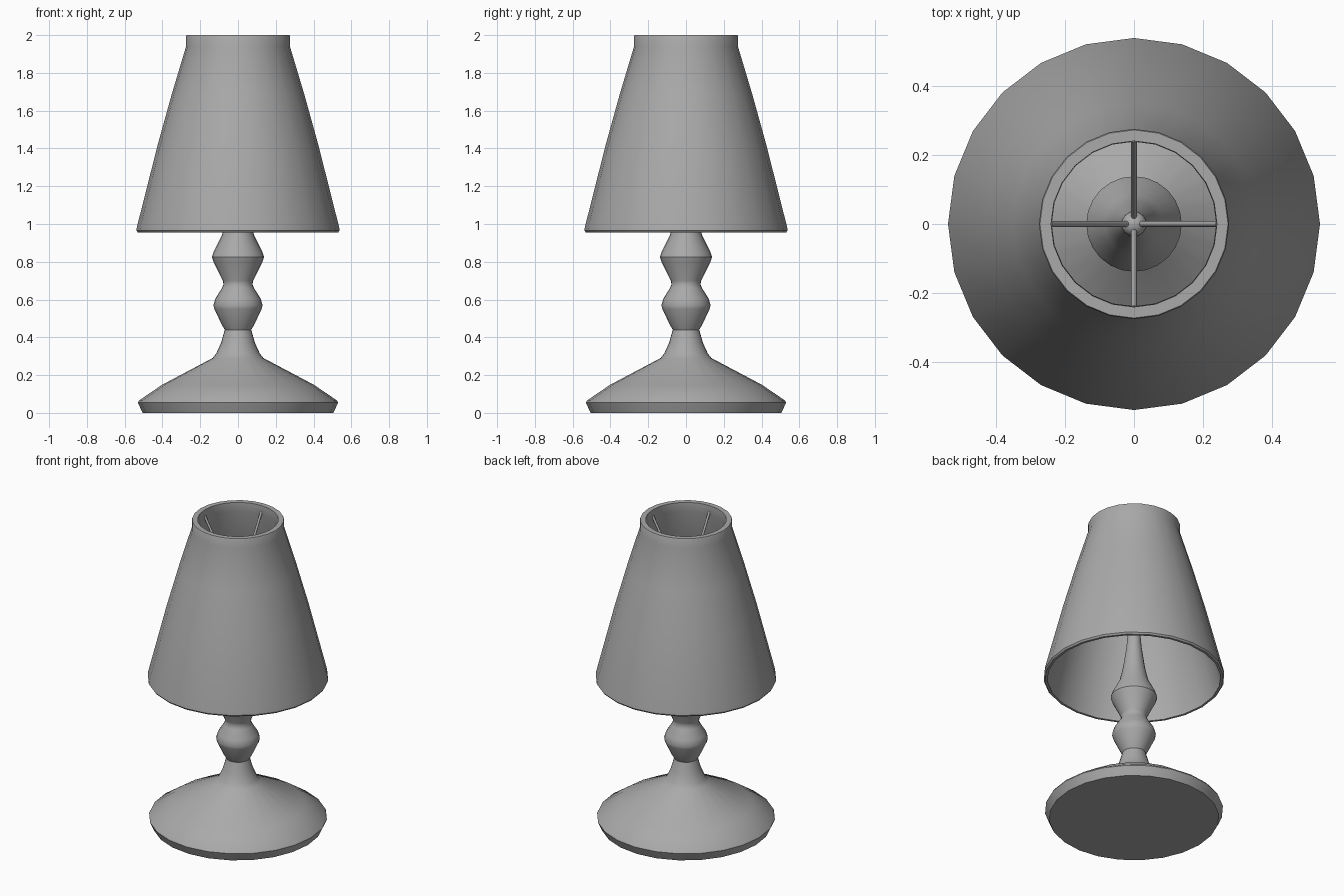
import bpy, math
from mathutils import Vector

cube = bpy.data.objects.get("Cube")
if cube:
    bpy.data.objects.remove(cube, do_unlink=True)

SIDES = 24
grey = bpy.data.materials.new("plain grey")
grey.use_nodes = True
colour = (0.4, 0.4, 0.4, 1)
grey.diffuse_color = colour
grey.node_tree.nodes["Principled BSDF"].inputs["Base Color"].default_value = colour


def finish(obj, name, angle=35):
    obj.name = name
    obj.data.materials.append(grey)
    bpy.ops.object.select_all(action='DESELECT')
    obj.select_set(True)
    bpy.context.view_layer.objects.active = obj
    bpy.ops.object.shade_smooth_by_angle(angle=math.radians(angle))


def lathe(name, profile, closed=False):
    """Spin (radius, height) points, listed bottom to top on the outside."""
    n = len(profile)
    verts = []
    for r, z in profile:
        for s in range(SIDES):
            a = math.tau * s / SIDES
            verts.append((r * math.cos(a), r * math.sin(a), z))
    faces = []
    for i in range(n if closed else n - 1):
        lo, hi = i * SIDES, (i + 1) % n * SIDES
        for s in range(SIDES):
            t = (s + 1) % SIDES
            faces.append((lo + s, lo + t, hi + t, hi + s))
    if not closed:
        faces.append(tuple(reversed(range(SIDES))))
        faces.append(tuple(range((n - 1) * SIDES, n * SIDES)))
    mesh = bpy.data.meshes.new(name)
    mesh.from_pydata(verts, [], faces)
    obj = bpy.data.objects.new(name, mesh)
    bpy.context.collection.objects.link(obj)
    finish(obj, name)


# Wide foot and turned stem
lathe("base_and_stem", [
    (0.505, 0), (0.51, 0.01), (0.53, 0.055), (0.525, 0.065), (0.40, 0.15),
    (0.135, 0.29), (0.115, 0.315), (0.09, 0.37), (0.07, 0.44), (0.085, 0.465),
    (0.125, 0.55), (0.13, 0.57), (0.12, 0.605), (0.085, 0.66), (0.077, 0.68),
    (0.08, 0.70), (0.13, 0.80), (0.138, 0.825), (0.13, 0.85), (0.085, 0.94),
    (0.065, 1.03), (0.045, 1.17), (0.035, 1.30), (0.028, 1.52)])

# Hollow shade with a collar at the top and a thin lip below
lathe("shade", [
    (0.53, 0.955), (0.538, 0.965), (0.535, 0.985), (0.425, 1.42), (0.35, 1.69),
    (0.275, 1.94), (0.275, 1.995), (0.272, 2), (0.24, 2), (0.238, 1.94),
    (0.33, 1.68), (0.405, 1.41), (0.515, 0.975), (0.515, 0.955)], closed=True)

# Ball on top of the stem
bpy.ops.mesh.primitive_uv_sphere_add(segments=16, ring_count=10, radius=0.037,
                                     location=(0, 0, 1.54))
finish(bpy.context.object, "finial")

# Four sloping rods that carry the shade
for k, side in enumerate(("left", "back", "right", "front")):
    a = k * math.pi / 2
    inner = Vector((0, 0, 1.53))
    outer = Vector((0.243 * math.cos(a), 0.243 * math.sin(a), 1.96))
    rod = outer - inner
    bpy.ops.mesh.primitive_cylinder_add(
        vertices=8, radius=0.008, depth=rod.length, location=(inner + outer) / 2,
        rotation=rod.to_track_quat('Z', 'Y').to_euler())
    finish(bpy.context.object, side + "_rod", 50)
